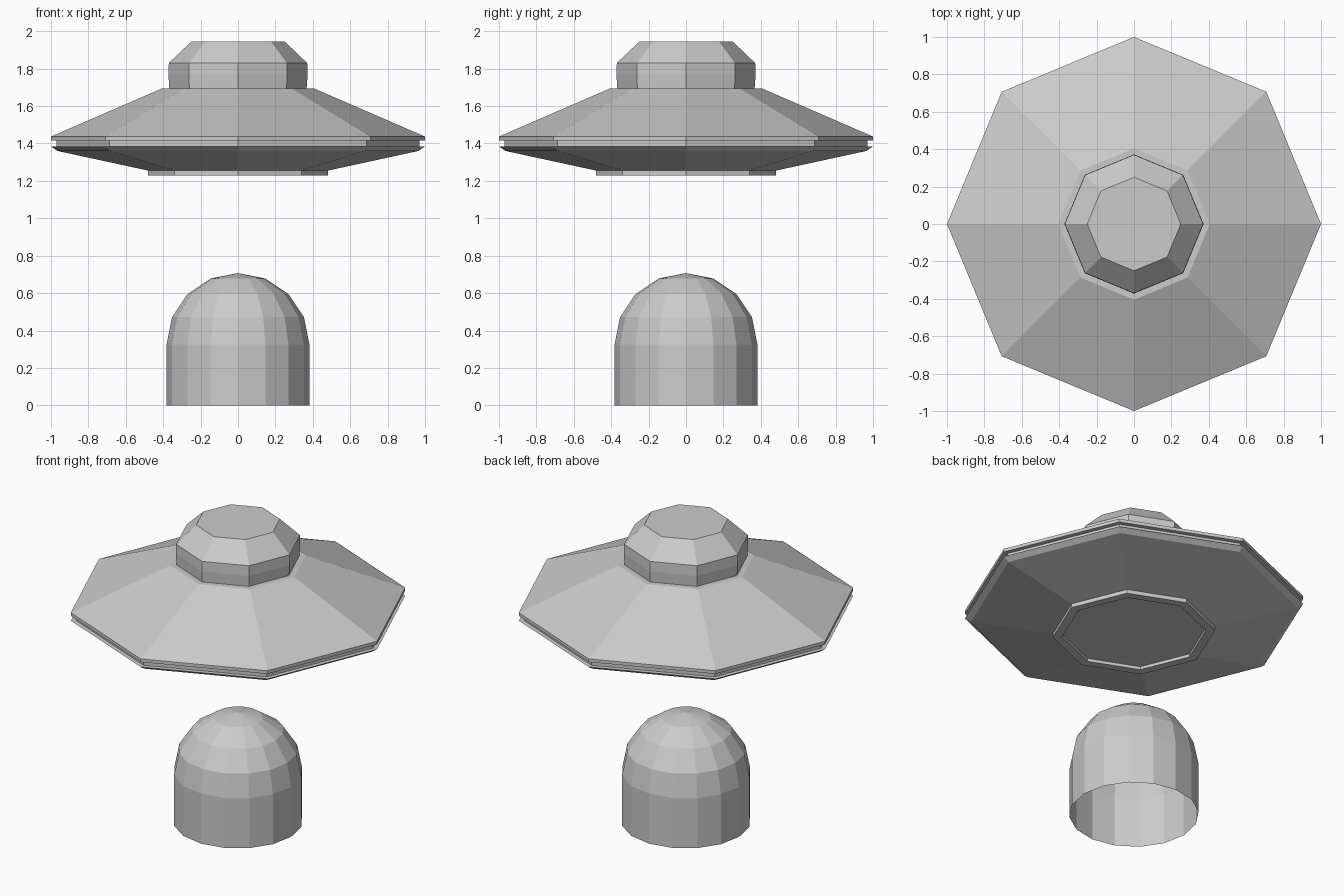
import bpy, bmesh
from math import sin, cos, pi

if "Cube" in bpy.data.objects:
    bpy.data.objects.remove(bpy.data.objects["Cube"])


def lathe(name, profile, sides):
    """Spin a list of (radius, z) points into a flat-faced mesh; radius 0 closes to a point."""
    bm = bmesh.new()
    rings = []
    for r, z in profile:
        count = 1 if r == 0 else sides
        rings.append([bm.verts.new((r * cos(2 * pi * i / sides), r * sin(2 * pi * i / sides), z))
                      for i in range(count)])
    for a, b in zip(rings, rings[1:]):
        for i in range(sides):
            j = (i + 1) % sides
            if len(b) == 1:
                bm.faces.new((a[i], a[j], b[0]))
            elif len(a) == 1:
                bm.faces.new((a[0], b[j], b[i]))
            else:
                bm.faces.new((a[i], a[j], b[j], b[i]))
    mesh = bpy.data.meshes.new(name)
    bm.to_mesh(mesh)
    bm.free()
    obj = bpy.data.objects.new(name, mesh)
    bpy.context.collection.objects.link(obj)
    return obj


# Saucer hull: recessed belly plate, landing ring, lower cone, grooved rim, upper cone
lathe("saucer_hull", [
    (0, 1.25), (0.425, 1.25), (0.425, 1.23), (0.48, 1.23), (0.48, 1.255),
    (0.965, 1.36), (1.0, 1.384), (0.97, 1.384), (0.97, 1.416), (1.0, 1.416),
    (1.0, 1.437), (0.405, 1.695), (0.367, 1.695)], 8)

# Cockpit: upright window band with a sloped flat-topped roof
lathe("cockpit", [(0.367, 1.695), (0.372, 1.765), (0.37, 1.83), (0.25, 1.945), (0, 1.945)], 8)

# Beam pod below: open-bottomed cylinder capped by a hemisphere
R, BASE = 0.382, 0.325
dome = [(R * cos(k * pi / 8), BASE + R * sin(k * pi / 8)) for k in range(4)]
lathe("beam_pod", [(R, 0)] + dome + [(0, BASE + R)], 16)
